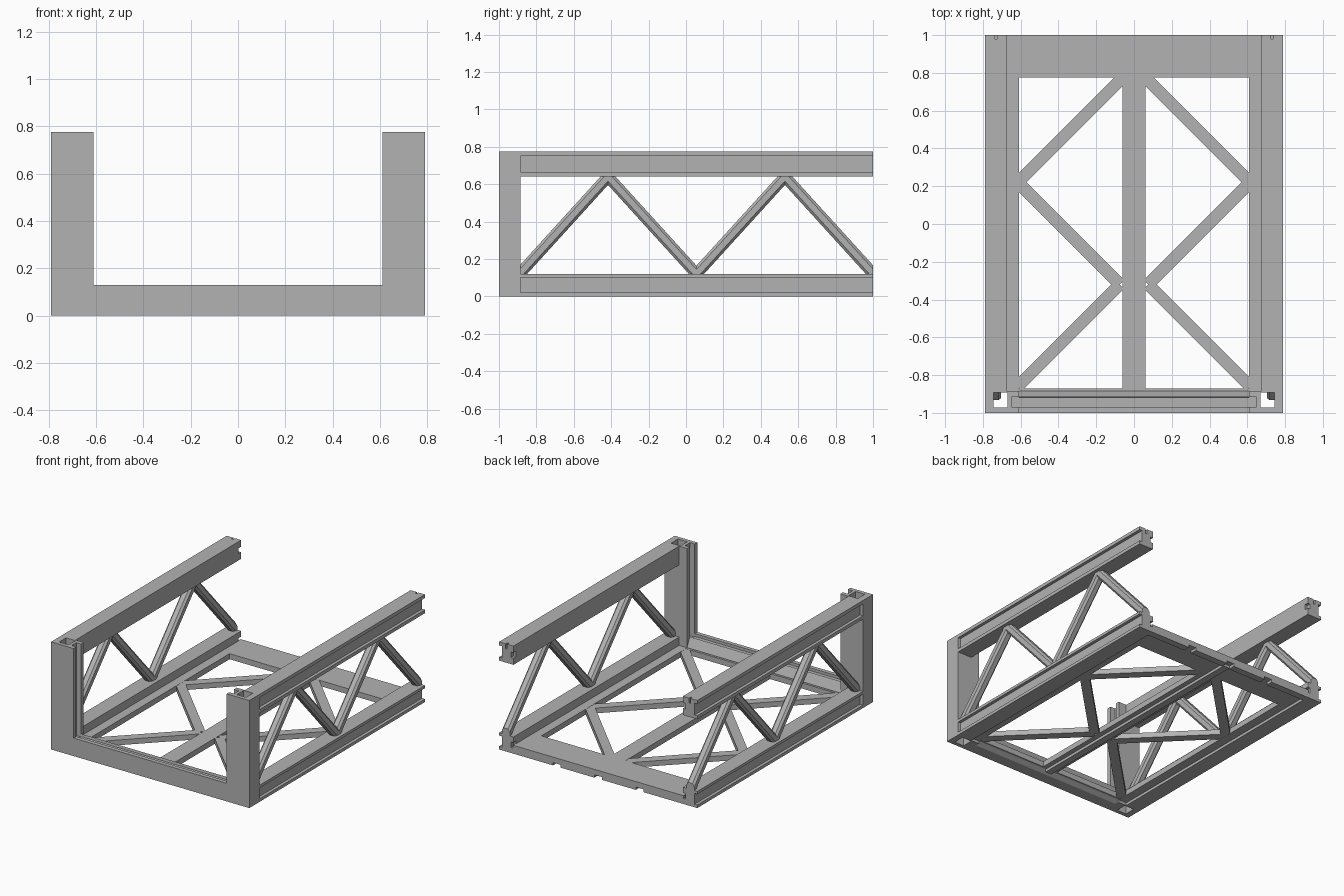
import bpy, bmesh, math
from mathutils import Vector, Matrix

cube = bpy.data.objects.get("Cube")
if cube:
    bpy.data.objects.remove(cube, do_unlink=True)

grey = bpy.data.materials.new("plain_grey")
grey.use_nodes = True
grey.diffuse_color = (0.45, 0.45, 0.45, 1)
grey.node_tree.nodes["Principled BSDF"].inputs["Base Color"].default_value = (0.45, 0.45, 0.45, 1)


def finish(bm, name):
    mesh = bpy.data.meshes.new(name)
    bmesh.ops.recalc_face_normals(bm, faces=bm.faces)
    bm.to_mesh(mesh)
    bm.free()
    mesh.materials.append(grey)
    obj = bpy.data.objects.new(name, mesh)
    bpy.context.scene.collection.objects.link(obj)
    return obj


def add_box(bm, x, y, z):
    size = Vector((x[1] - x[0], y[1] - y[0], z[1] - z[0]))
    mid = Vector((x[0] + x[1], y[0] + y[1], z[0] + z[1])) / 2
    m = Matrix.Translation(mid) @ Matrix.Diagonal(size).to_4x4()
    return bmesh.ops.create_cube(bm, size=1, matrix=m)["verts"]


def add_bar(bm, a, b, width, depth, side, bevel=0):
    """Bar from a to b; depth is measured along the side axis."""
    a, b, side = Vector(a), Vector(b), Vector(side)
    along = (b - a).normalized()
    across = along.cross(side)
    rot = Matrix((across, side, along)).transposed().to_4x4()
    m = Matrix.Translation((a + b) / 2) @ rot @ Matrix.Diagonal((width, depth, (b - a).length, 1))
    verts = bmesh.ops.create_cube(bm, size=1, matrix=m)["verts"]
    if bevel:
        edges = {e for v in verts for e in v.link_edges
                 if abs((e.verts[0].co - e.verts[1].co).normalized().dot(along)) > 0.99}
        bmesh.ops.bevel(bm, geom=list(edges), offset=bevel, segments=1, affect='EDGES')


def add_extrusion(bm, outline, axis, start, end):
    """Prism from a 2D outline: axis x uses (y, z), axis y uses (x, z)."""
    def point(p, t):
        return (t, p[0], p[1]) if axis == "x" else (p[0], t, p[1])
    face = bm.faces.new([bm.verts.new(point(p, start)) for p in outline])
    out = bmesh.ops.extrude_face_region(bm, geom=[face])["geom"]
    move = (end - start, 0, 0) if axis == "x" else (0, end - start, 0)
    bmesh.ops.translate(bm, verts=[g for g in out if isinstance(g, bmesh.types.BMVert)], vec=move)


def cut(obj, boxes):
    """Subtract boxes and bake the result into the mesh."""
    for b in boxes:
        bm = bmesh.new()
        add_box(bm, *b)
        tool = finish(bm, "cutter")
        tool.hide_render = True
        mod = obj.modifiers.new("cut", 'BOOLEAN')
        mod.operation, mod.solver, mod.object = 'DIFFERENCE', 'EXACT', tool
        bpy.context.view_layer.update()
        graph = bpy.context.evaluated_depsgraph_get()
        mesh = bpy.data.meshes.new_from_object(obj.evaluated_get(graph))
        obj.modifiers.clear()
        obj.data = mesh
        bpy.data.objects.remove(tool, do_unlink=True)


def mirrored(obj, right_name):
    """Copy a left part to the right side."""
    bm = bmesh.new()
    bm.from_mesh(obj.data)
    bmesh.ops.scale(bm, vec=(-1, 1, 1), verts=bm.verts)
    finish(bm, right_name)


INNER, OUTER, FACE, BACK = 0.675, 0.79, 0.61, -0.885


# Side rails with a groove along the outer face
def make_rail(name, z0, z1, g0, g1):
    bm = bmesh.new()
    d = OUTER - 0.022
    outline = [(INNER, z0), (OUTER, z0), (OUTER, g0), (d, g0), (d, g1), (OUTER, g1), (OUTER, z1), (INNER, z1)]
    add_extrusion(bm, outline, "y", BACK - 0.002, 1)
    rail = finish(bm, "left_" + name)
    mid = (z0 + z1) / 2
    # slots in the free end
    cut(rail, [((0.66, 0.695), (0.97, 1.1), (mid - 0.02, mid + 0.02)),
               ((0.725, 0.737), (0.98, 1.1), (z1 - 0.035, z1 + 0.1))])
    mirrored(rail, "right_" + name)


make_rail("top_rail", 0.64, 0.775, 0.665, 0.75)
make_rail("bottom_rail", 0, 0.12, 0.022, 0.1)

# Hollow front posts with a groove on the inner face
bm = bmesh.new()
add_box(bm, (FACE, OUTER), (-1, BACK), (0, 0.775))
post = finish(bm, "left_front_post")
cut(post, [((0.67, 0.745), (-0.972, -0.893), (-0.1, 0.9)),
           ((0.5, 0.648), (-0.97, -0.915), (0.105, 0.9))])
mirrored(post, "right_front_post")

# Front cross beam: grooved top and sloping back
bm = bmesh.new()
beam = [(-1, 0), (-0.915, 0), (BACK, 0.02), (BACK, 0.065), (-0.915, 0.128),
        (-0.918, 0.11), (-0.97, 0.11), (-0.97, 0.13), (-1, 0.13)]
add_extrusion(bm, beam, "x", -FACE, FACE)
finish(bm, "front_cross_beam")

# Zigzag struts on both sides
bm = bmesh.new()
nodes = [(0.735, -0.89 + 0.473 * i, 0.12 if i % 2 == 0 else 0.64) for i in range(5)]
for p, q in zip(nodes, nodes[1:]):
    step = (Vector(q) - Vector(p)).normalized() * 0.03
    add_bar(bm, Vector(p) - step, Vector(q) + step, 0.06, 0.062, (1, 0, 0), 0.014)
cutoff = bmesh.ops.bisect_plane(bm, geom=bm.verts[:] + bm.edges[:] + bm.faces[:],
                                plane_co=(0, 1, 0), plane_no=(0, 1, 0), clear_outer=True)
bmesh.ops.holes_fill(bm, edges=[e for e in bm.edges if e.is_boundary])
struts = finish(bm, "left_struts")
mirrored(struts, "right_struts")

# Floor frame
DECK = (0.02, 0.06)
bm = bmesh.new()
for s in (-1, 1):
    add_box(bm, sorted((s * FACE, s * 0.68)), (-0.89, 1), DECK)
add_box(bm, (-FACE, FACE), (0.775, 1), DECK)
add_box(bm, (-FACE, FACE), (-0.9, -0.87), DECK)
add_box(bm, (-0.06, 0.06), (-0.88, 0.78), DECK)
finish(bm, "floor_frame")

# Floor diagonals
bm = bmesh.new()
for s in (-1, 1):
    path = [(s * x, y, sum(DECK) / 2) for x, y in ((0.055, 0.78), (0.615, 0.22), (0.075, -0.32), (0.615, -0.86))]
    for p, q in zip(path, path[1:]):
        add_bar(bm, p, q, 0.065, 0.038, (0, 0, 1))
finish(bm, "floor_diagonals")

# Ridges under the floor: centre spine and split rear lip
bm = bmesh.new()
add_box(bm, (-0.025, 0.025), (-0.89, 0.96), (0, 0.025))
finish(bm, "centre_spine")
bm = bmesh.new()
for x in ((-0.68, -0.36), (-0.3, -0.03), (0.03, 0.3), (0.36, 0.68)):
    add_box(bm, x, (0.95, 1), (0, 0.025))
finish(bm, "rear_lip")
